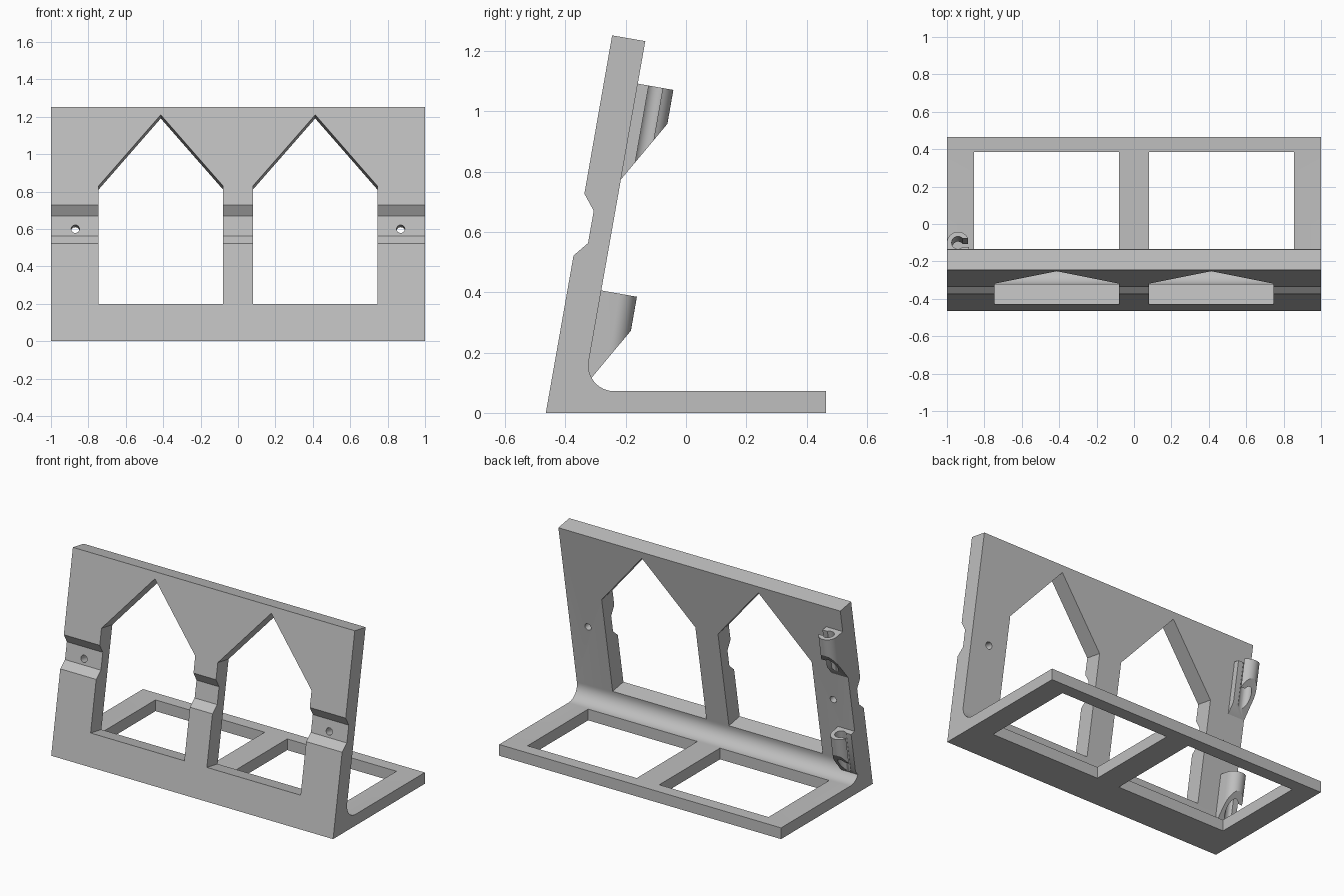
import bpy, bmesh
from math import radians, sin, cos, tan, pi
from mathutils import Vector

cube = bpy.data.objects.get("Cube")
if cube:
    bpy.data.objects.remove(cube)

grey = bpy.data.materials.new("plain grey")
grey.use_nodes = True
grey.diffuse_color = (0.52, 0.52, 0.52, 1)
grey.node_tree.nodes["Principled BSDF"].inputs["Base Color"].default_value = grey.diffuse_color

LEAN = radians(10)
UP = Vector((0, sin(LEAN), cos(LEAN)))       # along the leaning wall
BACK = Vector((0, cos(LEAN), -sin(LEAN)))    # through the wall
X = Vector((1, 0, 0))


def prism(name, start, end):
    """Solid between two matching outlines."""
    bm = bmesh.new()
    a = [bm.verts.new(p) for p in start]
    b = [bm.verts.new(p) for p in end]
    bm.faces.new(a)
    bm.faces.new(b[::-1])
    for i in range(len(a)):
        j = (i + 1) % len(a)
        bm.faces.new((a[i], b[i], b[j], a[j]))
    bmesh.ops.recalc_face_normals(bm, faces=bm.faces)
    mesh = bpy.data.meshes.new(name)
    bm.to_mesh(mesh)
    bm.free()
    mesh.materials.append(grey)
    obj = bpy.data.objects.new(name, mesh)
    bpy.context.collection.objects.link(obj)
    return obj


def extrude(name, pts, vec):
    pts = [Vector(p) for p in pts]
    return prism(name, pts, [p + vec for p in pts])


def activate(obj):
    bpy.ops.object.select_all(action='DESELECT')
    obj.select_set(True)
    bpy.context.view_layer.objects.active = obj


def cut(obj, cutter):
    cutter.hide_render = True
    mod = obj.modifiers.new("cut", 'BOOLEAN')
    mod.operation, mod.solver, mod.object = 'DIFFERENCE', 'EXACT', cutter
    activate(obj)
    bpy.ops.object.modifier_apply(modifier=mod.name)
    bpy.data.objects.remove(cutter)


def smooth(obj):
    activate(obj)
    bpy.ops.object.shade_smooth_by_angle(angle=radians(30))


# Side profile of wall and base, with a filleted inside corner
R, FLOOR = 0.085, 0.072
corner_y = -0.34
cy = corner_y + R / tan(radians(40))
fillet = []
for i in range(13):
    a = radians(270 - 100 * i / 12)
    fillet.append((cy + R * cos(a), FLOOR + R + R * sin(a)))
profile = [(-0.465, 0), (0.465, 0), (0.465, FLOOR)] + fillet + [
    (-0.135, 1.233), (-0.245, 1.252), (-0.337, 0.727),
    (-0.306, 0.67), (-0.325, 0.563), (-0.373, 0.522)]
frame = extrude("angled_frame", [(-1, y, z) for y, z in profile], X * 2)

# Pointed wall windows, base openings and screw holes on both sides
for s in (-1, 1):
    outline = [(0.08, 0.2), (0.745, 0.2), (0.745, 0.83), (0.413, 1.21), (0.08, 0.83)]
    window = [Vector((s * x, -0.465 + z * tan(LEAN), z)) - BACK * 0.05 for x, z in outline]
    cut(frame, extrude("window_cutter", window, BACK * 0.3))

    opening = [(0.08, -0.23), (0.855, -0.23), (0.855, 0.385), (0.08, 0.385)]
    cut(frame, extrude("base_cutter", [(s * x, y, -0.1) for x, y in opening],
                       Vector((0, 0, 0.25))))

    centre = Vector((s * 0.87, -0.319, 0.6)) - BACK * 0.1
    ring = [centre + 0.022 * (X * cos(t) + UP * sin(t))
            for t in (2 * pi * i / 24 for i in range(24))]
    cut(frame, extrude("screw_hole_cutter", ring, BACK * 0.4))
smooth(frame)


# Open round clips on the back of the wall, tapered underneath
def arc(radius, a0, a1, n):
    return [(radius * cos(radians(a0 + (a1 - a0) * i / n)),
             0.061 + radius * sin(radians(a0 + (a1 - a0) * i / n))) for i in range(n + 1)]


def clip(name, y, z, side):
    section = [(-0.059, -0.004)] + arc(0.059, 180, 23, 16) + arc(0.034, 45, 315, 20)
    section += [(0.059, 0.037), (0.059, -0.004)]
    origin = Vector((-0.941, y, z))
    top = [origin + X * u * side + BACK * v for u, v in section]
    bottom = [p + UP * (v * 1.74 - 0.323) for p, (u, v) in zip(top, section)]
    smooth(prism(name, top, bottom))


clip("upper_clip", -0.16, 1.092, 1)
clip("lower_clip", -0.281, 0.406, -1)
